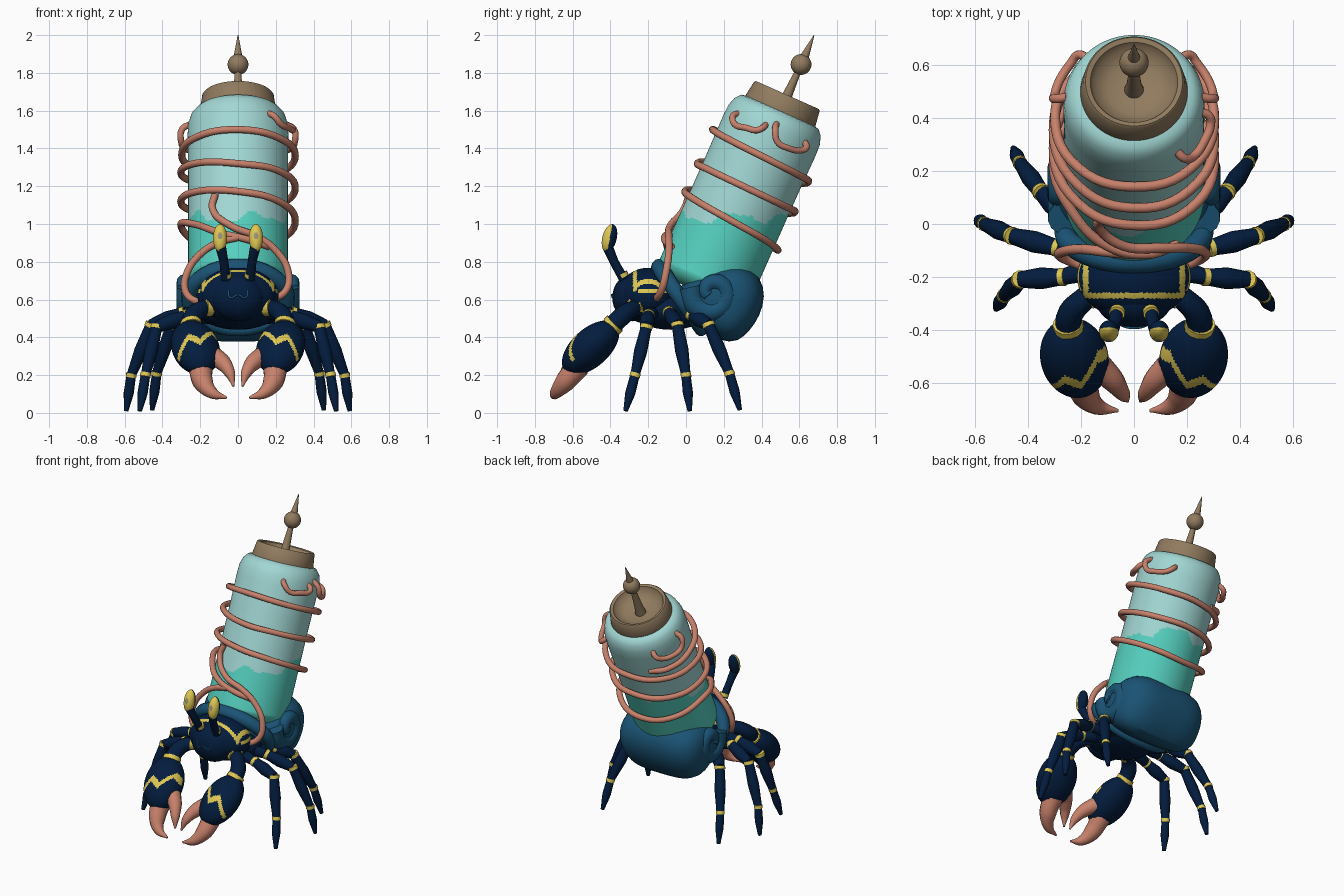
import bpy, bmesh, math
from math import sin, cos, radians, pi
from mathutils import Vector, Matrix

cube = bpy.data.objects.get("Cube")
if cube:
    bpy.data.objects.remove(cube)


def material(name, r, g, b):
    col = [(c / 255) ** 2.2 for c in (r, g, b)] + [1]
    m = bpy.data.materials.new(name)
    m.use_nodes = True
    m.diffuse_color = col
    m.node_tree.nodes["Principled BSDF"].inputs["Base Color"].default_value = col
    return m


GLASS = material("pale glass", 160, 214, 211)
LIQUID = material("teal liquid", 86, 207, 190)
SHELL = material("shell blue", 32, 84, 116)
NAVY = material("navy", 11, 34, 64)
YELLOW = material("yellow", 222, 198, 84)
COPPER = material("copper pink", 198, 128, 107)
BRASS = material("dull brass", 143, 122, 95)
PUPIL = material("grey pupil", 150, 145, 120)

# Tilted frame of the bottle
TILT = Matrix.Translation((0, 0.06, 0.611)) @ Matrix.Rotation(radians(-24), 4, "X")


def finish(name, bm, mats, rule=None):
    bmesh.ops.recalc_face_normals(bm, faces=bm.faces)
    bm.normal_update()
    for f in bm.faces:
        f.smooth = True
        if rule:
            f.material_index = rule(f.calc_center_median(), f.normal)
    me = bpy.data.meshes.new(name)
    bm.to_mesh(me)
    bm.free()
    for m in mats:
        me.materials.append(m)
    me.set_sharp_from_angle(angle=radians(45))
    ob = bpy.data.objects.new(name, me)
    bpy.context.collection.objects.link(ob)
    return ob


def loft(name, rings, mats, rule=None):
    bm = bmesh.new()
    loops = [[bm.verts.new(p) for p in ring] for ring in rings]
    n = len(loops[0])
    for a, b in zip(loops, loops[1:]):
        for i in range(n):
            j = (i + 1) % n
            bm.faces.new((a[i], a[j], b[j], b[i]))
    bm.faces.new(loops[0])
    bm.faces.new(loops[-1])
    return finish(name, bm, mats, rule)


def lathe(name, profile, mats, rule=None, n=64):
    rings = [[TILT @ Vector((r * cos(2 * pi * i / n), r * sin(2 * pi * i / n), h))
              for i in range(n)] for r, h in profile]
    return loft(name, rings, mats, rule)


def ellipsoid(name, center, radii, mats, rule=None, direction=None, detail=32):
    bm = bmesh.new()
    m = Matrix.Translation(center)
    if direction:
        m = m @ Vector(direction).to_track_quat("Z", "Y").to_matrix().to_4x4()
    bmesh.ops.create_uvsphere(bm, u_segments=detail, v_segments=detail // 2, radius=1,
                              matrix=m @ Matrix.Diagonal((*radii, 1)))
    return finish(name, bm, mats, rule)


def tube(name, pts, radii, mat, cyclic=False):
    cu = bpy.data.curves.new(name, "CURVE")
    cu.dimensions = "3D"
    cu.bevel_depth = 1
    cu.bevel_resolution = 4
    cu.resolution_u = 6
    cu.use_fill_caps = True
    sp = cu.splines.new("BEZIER")
    sp.bezier_points.add(len(pts) - 1)
    sp.use_cyclic_u = cyclic
    for i, (bp, p) in enumerate(zip(sp.bezier_points, pts)):
        bp.co = p
        bp.radius = radii[i] if isinstance(radii, (list, tuple)) else radii
        bp.handle_left_type = bp.handle_right_type = "AUTO"
    cu.materials.append(mat)
    ob = bpy.data.objects.new(name, cu)
    bpy.context.collection.objects.link(ob)


def band(name, center, direction, radius, width=0.012):
    c, d = Vector(center), Vector(direction).normalized() * width
    tube(name, [c - d, c + d], radius, YELLOW)


def on_bottle(deg, h, r=0.288):
    a = radians(deg)
    return TILT @ Vector((r * sin(a), -r * cos(a), h))


# Bottle, with a wavy liquid line
def liquid(c, n):
    a = math.atan2(c.x, c.y - 0.25)
    return int(c.z < 1.035 + 0.025 * sin(5 * a) + 0.012 * sin(11 * a + 1))


body = [(0.17, 0.03), (0.23, 0.06)] + [(0.264, 0.1 + 0.0125 * i) for i in range(50)]
shoulder = [(0.267, 0.94), (0.264, 1.0), (0.25, 1.045), (0.225, 1.075), (0.18, 1.085)]
lathe("bottle", body + shoulder, [GLASS, LIQUID], liquid, 128)

# Cap with dished top, and finial
lathe("bottle_cap", [(0.17, 1.05), (0.2, 1.055), (0.204, 1.07), (0.19, 1.165), (0.183, 1.173),
                     (0.165, 1.167), (0.15, 1.135), (0.1, 1.108), (0.03, 1.1)], [BRASS])
lathe("finial_shaft", [(0.038, 1.09), (0.028, 1.15), (0.015, 1.33)], [BRASS], n=24)
ellipsoid("finial_ball", TILT @ Vector((0, 0, 1.35)), (0.055,) * 3, [BRASS])
lathe("finial_spike", [(0.026, 1.38), (0.014, 1.45), (0.002, 1.52)], [BRASS], n=24)

# Tubing wound round the bottle
coil = [on_bottle(-150, 0.82, 0.26), on_bottle(-125, 0.82, 0.288), on_bottle(-90, 0.83, 0.298),
        on_bottle(-45, 0.842, 0.295)]
fronts, backs = (0.845, 0.648, 0.487, 0.44), (0.8, 0.624, 0.402)
for k, b in enumerate(backs):
    for q in range(8):
        t = q / 4
        h = fronts[k] + (b - fronts[k]) * t if t < 1 else b + (fronts[k + 1] - b) * (t - 1)
        coil.append(on_bottle(45 * q, h, 0.288 + 0.015 * abs(sin(q * pi / 4))))
tube("coil", coil[:-1] + [on_bottle(-50, 0.34), on_bottle(-20, 0.255), on_bottle(10, 0.21),
                          on_bottle(35, 0.19)], 0.019, COPPER)
tube("right_hose", [on_bottle(0, 0.22), on_bottle(-20, 0.2), (-0.2, -0.095, 0.84), (-0.27, -0.105, 0.74),
                    (-0.28, -0.12, 0.65), (-0.24, -0.14, 0.6), (-0.16, -0.17, 0.59)], 0.019, COPPER)
tube("left_hose", [on_bottle(-25, 0.48), on_bottle(-28, 0.4), on_bottle(-8, 0.29), on_bottle(22, 0.23),
                   (0.2, -0.09, 0.86), (0.265, -0.105, 0.75), (0.255, -0.13, 0.65), (0.16, -0.17, 0.59)],
     0.019, COPPER)


def hook(name, steps, side):
    tube(name, [on_bottle(side * a, h, r) for a, h, r in steps], 0.017, COPPER)


hook("front_hook", [(39, 0.98, 0.25), (41, 0.955, 0.29), (50, 0.918, 0.298), (64, 0.925, 0.298),
                    (76, 0.938, 0.298), (80, 0.96, 0.29), (81, 0.985, 0.25)], 1)
for s, side in ((1, "left"), (-1, "right")):
    hook(side + "_hook", [(92, 1.01, 0.25), (93, 0.98, 0.297), (100, 0.925, 0.305), (113, 0.918, 0.305),
                          (128, 0.935, 0.3), (134, 0.96, 0.295), (136, 0.985, 0.25)], s)

# Shell: a side profile lofted across with rounded flanks
outline = [(-.07, .63), (0, .7), (.08, .75), (.18, .795), (.31, .79), (.395, .72), (.422, .62),
           (.39, .51), (.34, .44), (.28, .375), (.18, .375), (.08, .45), (-.03, .53)]
rings = []
for i in range(25):
    u = -cos(pi * i / 24) * 0.999
    k = (1 - abs(u) ** 3.5) ** (1 / 3)
    rings.append([(0.315 * u, 0.18 + (y - 0.18) * k, 0.6 + (z - 0.6) * k) for y, z in outline])
shell = loft("shell", rings, [SHELL])
sub = shell.modifiers.new("smooth", "SUBSURF")
sub.levels = sub.render_levels = 1

# Shell lip round the opening, thinner underneath
lip, lip_radii = [], []
for i in range(16):
    a = 2 * pi * i / 16
    lip.append((0.26 * sin(a), -0.03 - 0.11 * cos(a), 0.605 + 0.165 * cos(a)))
    lip_radii.append(0.04 + 0.006 * cos(a))
tube("shell_lip", lip, lip_radii, SHELL, True)


# Crab body, with a trimmed edge to its back
def trim(c, n):
    d = max(abs(c.x) - 0.172, -0.26 - c.y)
    edge = 0 < d < 0.021 and c.z > 0.64
    return int(edge or (abs(c.z - 0.645) < 0.011 and c.y > -0.25))


ellipsoid("carapace", (0, -0.2, 0.62), (0.215, 0.16, 0.148), [NAVY, YELLOW], trim, detail=128)
ellipsoid("head", (0, -0.285, 0.61), (0.145, 0.105, 0.125), [NAVY])
ellipsoid("belly", (0, -0.08, 0.54), (0.21, 0.2, 0.1), [NAVY])
tube("mouth", [(-.05, -.374, .65), (-.04, -.385, .61), (0, -.392, .625), (.04, -.385, .61), (.05, -.374, .65)],
     0.005, SHELL)

# Paired parts
LEGS = {"front_leg": [(.15, -.17, .53), (.27, -.2, .515), (.43, -.21, .455), (.49, -.27, .2), (.52, -.32, .01)],
        "middle_leg": [(.15, -.07, .52), (.29, -.09, .53), (.46, -.045, .465), (.565, 0, .2), (.592, .02, .01)],
        "rear_leg": [(.15, -.03, .5), (.26, .03, .52), (.35, .12, .465), (.43, .23, .21), (.455, .285, .015)]}
for s, side in ((1, "left"), (-1, "right")):
    def v(x, y, z):
        return Vector((s * x, y, z))

    # Shell curl
    curl = []
    for i in range(11):
        a, r = 2.9 + i * 0.72, 0.12 - i * 0.0095
        curl.append(v(0.262 + 0.003 * i, 0.14 + r * cos(a), 0.635 + r * sin(a)))
    tube(side + "_shell_curl", curl, [0.064 - 0.003 * i for i in range(11)], SHELL)

    # Walking legs: tapered pieces with banded joints
    for name, pts in LEGS.items():
        p = [v(*q) for q in pts]
        for i, (r0, r1, r2) in enumerate(((.03, .036, .031), (.031, .041, .031), (.03, .036, .025),
                                          (.025, .027, .012))):
            a, b = p[i], p[i + 1]
            tube(f"{side}_{name}_{i}", [a, (a + b) / 2, b], [r0, r1, r2], NAVY)
            if i:
                band(f"{side}_{name}_band_{i}", a, b - a, (.034, .034, .028)[i - 1], 0.011)

    # Eye stalk and eye
    tube(side + "_eye_stalk", [v(.065, -.33, .71), v(.075, -.38, .8), v(.092, -.415, .88)],
         [.026, .024, .029], NAVY)
    band(side + "_stalk_band", v(.064, -.335, .73), v(.01, -.04, .08), 0.03, 0.011)
    eye = v(.095, -.405, .925)
    up = Vector((0, 0.25, 1)).normalized()
    ellipsoid(side + "_eye", eye, (.037, .038, .076), [NAVY, YELLOW, PUPIL],
              lambda c, n: (2 if (c.x - eye.x) ** 2 + ((c.z - eye.z - .012) * .7) ** 2 < .00016 else 1)
              if n.y < 0.05 else 0, up, 64)

    # Claw arm
    tube(side + "_arm", [v(.13, -.24, .55), v(.19, -.285, .55), v(.24, -.34, .51), v(.247, -.4, .45)],
         [.04, .044, .05, .05], NAVY)
    band(side + "_shoulder_band", v(.163, -.268, .56), v(.1, -.06, 0), 0.049, 0.02)
    band(side + "_wrist_band", v(.248, -.385, .465), v(-.01, -.06, -.06), 0.058, 0.014)

    # Palm with a broad slanting zigzag on its upper face
    mid, axis = v(.225, -.505, .345), v(-.07, -.26, -.24).normalized()

    def zigzag(c, n):
        t = (c - mid).dot(axis) - 0.4 * (abs(c.x) - 0.23)
        wave = abs(((abs(c.x) * 8 + 0.4) % 1) * 2 - 1) - 0.5
        return int(abs(t - 0.035 - 0.07 * wave) < 0.022 and n.dot(Vector((0, -.7, .7))) > 0.05)

    ellipsoid(side + "_palm", mid, (.128, .1, .185), [NAVY, YELLOW], zigzag, axis, 128)

    # Pincer fingers
    tube(side + "_outer_finger", [v(.2, -.57, .25), v(.185, -.64, .165), v(.135, -.69, .105), v(.06, -.705, .08)],
         [.066, .055, .032, .006], COPPER)
    tube(side + "_inner_finger", [v(.13, -.54, .3), v(.08, -.59, .265), v(.043, -.64, .21), v(.024, -.67, .14)],
         [.052, .044, .029, .005], COPPER)
